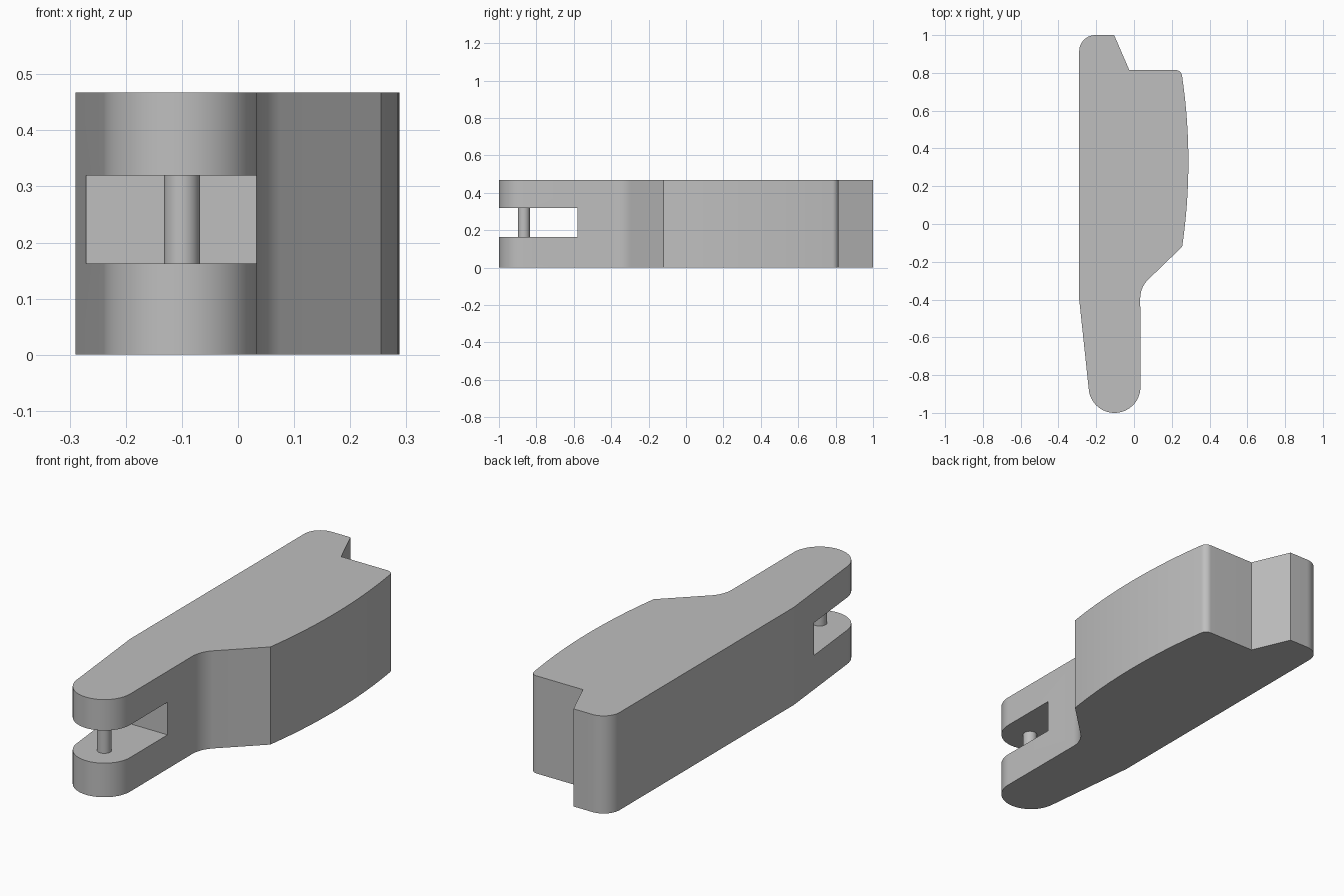
import bpy
import bmesh
from math import cos, sin, radians
from mathutils import Vector

HEIGHT = 0.467
SLOT_LOW, SLOT_HIGH, SLOT_BACK = 0.163, 0.319, -0.58

default_cube = bpy.data.objects.get("Cube")
if default_cube:
    bpy.data.objects.remove(default_cube, do_unlink=True)

grey = bpy.data.materials.new("plain grey")
grey.use_nodes = True
color = (0.52, 0.52, 0.52, 1)
grey.diffuse_color = color
grey.node_tree.nodes["Principled BSDF"].inputs["Base Color"].default_value = color


def arc(cx, cy, radius, start, end, steps):
    """Points on a circle between two angles in degrees."""
    angles = [radians(start + (end - start) * i / steps) for i in range(steps + 1)]
    return [Vector((cx + radius * cos(a), cy + radius * sin(a))) for a in angles]


def fillet(before, corner, after, radius, steps=18):
    """Replace a corner with a tangent arc."""
    a, c, b = Vector(before), Vector(corner), Vector(after)
    u, v = (a - c).normalized(), (b - c).normalized()
    half = u.angle(v) / 2
    center = c + (u + v).normalized() * radius / sin(half)
    reach = radius * cos(half) / sin(half)
    start, end = c + u * reach - center, c + v * reach - center
    turn = start.angle(end)
    return [center + (start * sin((1 - i / steps) * turn)
                      + end * sin(i / steps * turn)) / sin(turn)
            for i in range(steps + 1)]


def prism(name, outline, low, high):
    """Extrude a flat outline upward."""
    mesh = bpy.data.meshes.new(name)
    bm = bmesh.new()
    face = bm.faces.new([bm.verts.new((p[0], p[1], low)) for p in outline])
    top = bmesh.ops.extrude_face_region(bm, geom=[face])["geom"]
    verts = [g for g in top if isinstance(g, bmesh.types.BMVert)]
    bmesh.ops.translate(bm, verts=verts, vec=(0, 0, high - low))
    bmesh.ops.recalc_face_normals(bm, faces=bm.faces)
    bm.to_mesh(mesh)
    bm.free()
    mesh.materials.append(grey)
    obj = bpy.data.objects.new(name, mesh)
    bpy.context.collection.objects.link(obj)
    return obj


def smooth(obj, angle):
    bpy.ops.object.select_all(action="DESELECT")
    obj.select_set(True)
    bpy.context.view_layer.objects.active = obj
    bpy.ops.object.shade_smooth_by_angle(angle=radians(angle))


# Body outline: narrow rounded nose, angled shoulder, bowed side, notched back
shoulder, neck, nose = (0.255, -0.12), (0.033, -0.335), (0.033, -0.863)
bow = arc(-2.797, 0.33, 3.085, -8.39, 8.3, 20)
back_corner, notch, lip = (0.25, 0.815), (-0.025, 0.815), (-0.105, 1.0)
outer, bend = (-0.29, 1.0), (-0.29, -0.4)
outline = arc(-0.103, -0.863, 0.137, -173.4, 0, 36)
outline += fillet(nose, neck, shoulder, 0.14)
outline += bow
outline += fillet(bow[-1], back_corner, notch, 0.035)
outline += [notch, lip]
outline += fillet(lip, outer, bend, 0.085)
outline += [bend]
body = prism("body", outline, 0, HEIGHT)

# Slot cut across the nose
cutter = prism("slot_cutter",
               [(-0.5, -1.2), (0.5, -1.2), (0.5, SLOT_BACK), (-0.5, SLOT_BACK)],
               SLOT_LOW, SLOT_HIGH)
cutter.hide_render = True
cut = body.modifiers.new("slot", "BOOLEAN")
cut.operation = "DIFFERENCE"
cut.solver = "EXACT"
cut.object = cutter
bpy.context.view_layer.objects.active = body
bpy.ops.object.modifier_apply(modifier=cut.name)
bpy.data.objects.remove(cutter, do_unlink=True)
smooth(body, 6)

# Pin bridging the slot
pin = prism("pin", arc(-0.1, -0.867, 0.032, 0, 350, 35), SLOT_LOW, SLOT_HIGH)
smooth(pin, 30)
